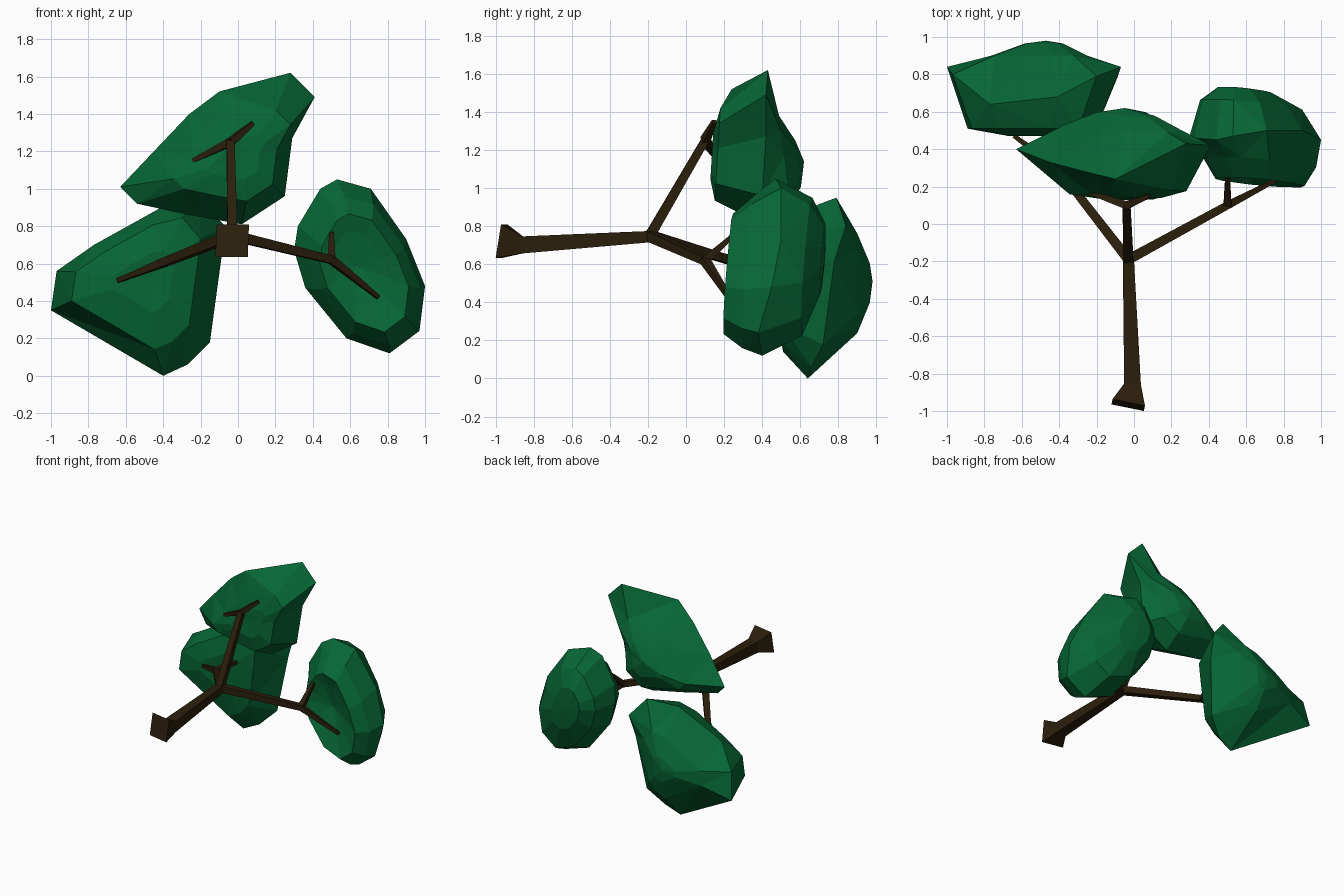
import bpy, bmesh, math
from mathutils import Vector

if "Cube" in bpy.data.objects:
    bpy.data.objects.remove(bpy.data.objects["Cube"])


def material(name, rgb):
    m = bpy.data.materials.new(name)
    m.diffuse_color = (*rgb, 1)
    m.use_nodes = True
    m.node_tree.nodes["Principled BSDF"].inputs["Base Color"].default_value = m.diffuse_color
    return m


bark = material("dark brown bark", (0.024, 0.0135, 0.0035))
leaf = material("deep green leaves", (0.002, 0.132, 0.036))


def finish(name, bm, mat):
    bmesh.ops.recalc_face_normals(bm, faces=bm.faces)
    me = bpy.data.meshes.new(name)
    bm.to_mesh(me)
    bm.free()
    me.materials.append(mat)
    ob = bpy.data.objects.new(name, me)
    bpy.context.collection.objects.link(ob)
    return ob


def bridge(bm, a, b):
    n = len(a)
    for i in range(n):
        j = (i + 1) % n
        bm.faces.new((a[i], a[j], b[j], b[i]))


def limb(name, path, sides=4):
    """Tapered tube through (x, y, z, radius) points, flat sides."""
    bm = bmesh.new()
    pts = [Vector(p[:3]) for p in path]
    rings = []
    for i, p in enumerate(pts):
        d = (pts[min(i + 1, len(pts) - 1)] - pts[max(i - 1, 0)]).normalized()
        up = Vector((0, 0, 1)) if abs(d.z) < 0.9 else Vector((1, 0, 0))
        u = d.cross(up).normalized()
        v = u.cross(d)
        ring = []
        for k in range(sides):
            t = math.tau * (k + 0.5) / sides
            ring.append(bm.verts.new(p + path[i][3] * (u * math.cos(t) + v * math.sin(t))))
        rings.append(ring)
    for a, b in zip(rings, rings[1:]):
        bridge(bm, a, b)
    bm.faces.new(rings[0])
    bm.faces.new(rings[-1])
    finish(name, bm, bark)


def clump(name, rim, front, back, front_tilt=(0, 0), back_tilt=(0, 0)):
    """Faceted leaf clump: a rim outline closed by shrinking rings.
    front/back list (scale, y, cx, cz); the last entry is the end point."""
    bm = bmesh.new()
    loop = [bm.verts.new(p) for p in rim]
    mx = sum(p[0] for p in rim) / len(rim)
    mz = sum(p[2] for p in rim) / len(rim)
    for side, tilt in ((front, front_tilt), (back, back_tilt)):
        prev = loop
        for s, y, cx, cz in side[:-1]:
            ring = []
            for p in rim:
                x, z = cx + s * (p[0] - mx), cz + s * (p[2] - mz)
                ring.append(bm.verts.new((x, y + tilt[0] * (x - cx) + tilt[1] * (z - cz), z)))
            bridge(bm, prev, ring)
            prev = ring
        _, y, cx, cz = side[-1]
        tip = bm.verts.new((cx, y, cz))
        for i in range(len(prev)):
            bm.faces.new((prev[i], prev[(i + 1) % len(prev)], tip))
    bmesh.ops.triangulate(bm, faces=[f for f in bm.faces if len(f.verts) > 3])
    finish(name, bm, leaf)


# trunk with flared square foot
limb("trunk", [(-0.031, -0.968, 0.721, 0.125), (-0.008, -0.855, 0.702, 0.063),
               (-0.03, -0.19, 0.745, 0.042), (-0.03, -0.15, 0.75, 0.03)])

# three boughs, each splitting into two twigs
crotch = (-0.03, -0.19, 0.75)
boughs = {
    "upper": ((-0.04, 0.10, 1.25), (-0.24, 0.17, 1.15), (0.08, 0.15, 1.35)),
    "left": ((-0.41, 0.30, 0.60), (-0.64, 0.47, 0.51), (-0.34, 0.50, 0.62)),
    "right": ((0.50, 0.10, 0.62), (0.50, 0.27, 0.77), (0.75, 0.23, 0.42)),
}
for side, (fork, a, b) in boughs.items():
    limb(side + "_bough", [(*crotch, 0.038), (*fork, 0.03)])
    limb(side + "_twig_a", [(*fork, 0.03), (*a, 0.016)])
    limb(side + "_twig_b", [(*fork, 0.03), (*b, 0.016)])

# upper leaf clump, pointed at both ends
clump("upper_leaves",
      [(-.63, .40, 1.01), (-.45, .33, 1.2), (-.26, .28, 1.4), (-.1, .24, 1.52),
       (.28, .43, 1.62), (.41, .42, 1.49), (.29, .42, 1.27), (.25, .40, .96),
       (.02, .40, .81), (-.26, .38, .86), (-.54, .36, .92)],
      [(.6, .165, -.02, 1.16), (.3, .135, 0, 1.16), (0, .14, 0, 1.16)],
      [(.6, .52, -.04, 1.12), (.3, .59, -.04, 1.12), (0, .62, -.05, 1.14)],
      (0, .06), (0, -.12))

# left leaf clump, the largest
clump("left_leaves",
      [(-.97, .80, .56), (-.77, .64, .70), (-.41, .68, .90), (-.2, .79, .95),
       (-.07, .84, .80), (-.09, .78, .62), (-.15, .72, .18), (-.27, .66, .06),
       (-.4, .64, 0), (-1, .84, .35)],
      [(.74, .51, -.47, .52), (.35, .47, -.47, .52), (0, .48, -.47, .52)],
      [(.55, .90, -.45, .52), (.22, .965, -.46, .51), (0, .98, -.47, .51)])

# right leaf clump, rounder with a dished front
clump("right_leaves",
      [(.53, .47, 1.05), (.71, .50, 1.0), (.9, .50, .73), (1, .45, .48),
       (.97, .38, .24), (.81, .40, .12), (.58, .42, .2), (.36, .46, .47),
       (.30, .48, .67), (.32, .46, .8), (.44, .45, 1.0)],
      [(.86, .33, .655, .585), (.68, .225, .66, .57), (.45, .26, .65, .58),
       (0, .31, .65, .58)],
      [(.78, .64, .61, .61), (.4, .72, .58, .64), (0, .73, .57, .64)],
      (-.06, .06), (-.08, .05))
